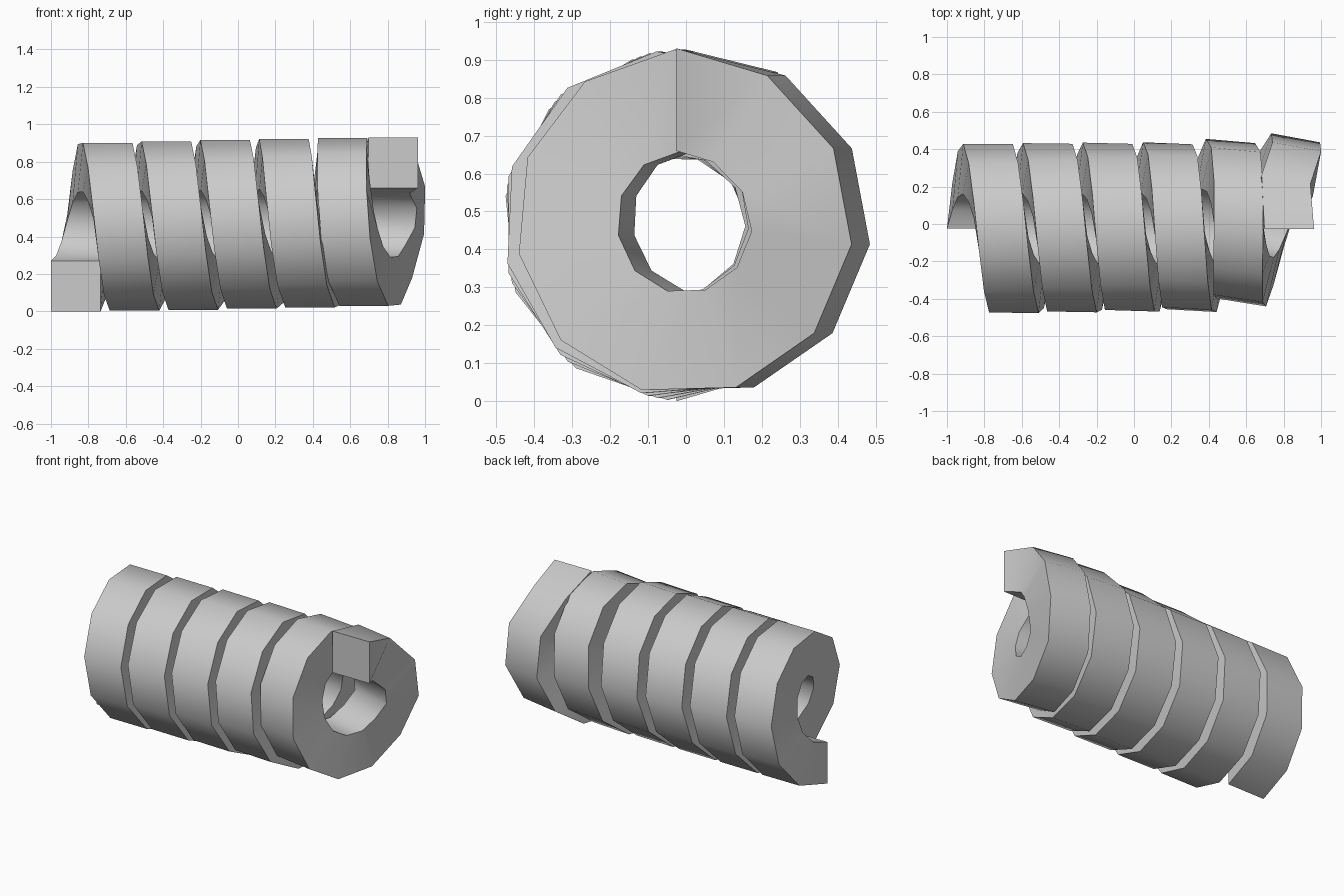
import bpy, bmesh, math
from mathutils import Vector, Matrix

if "Cube" in bpy.data.objects:
    bpy.data.objects.remove(bpy.data.objects["Cube"])

STEPS = 61          # segments along the coil (about 11 per turn)
TURNS = 5.5
R_OUT, R_IN, HALF_W = 0.457, 0.187, 0.1325

# (turn, value) keys: axis position, sideways shift and tilt of the coil
AXIS_X = [(0, -.8675), (4.75, .639), (5.05, .716), (5.14, .737), (5.23, .782),
          (5.32, .795), (5.41, .768), (5.5, .83)]
AXIS_Y = [(0, -.025), (3.5, -.025), (4.25, -.01), (4.75, .025), (5.23, .015),
          (5.41, -.003), (5.5, -.026)]
TILT = [(0, 0), (2, 1.2), (3, 2), (3.75, 3), (4.25, 5), (4.75, 9), (5.1, 10.5),
        (5.41, 10.5), (5.5, 0)]


def sample(keys, t):
    for (t0, a), (t1, b) in zip(keys, keys[1:]):
        if t <= t1 + 1e-6:
            return a + (b - a) * (t - t0) / (t1 - t0)
    return keys[-1][1]


# Square-section spring: sweep a square round a slightly bent axis
bm = bmesh.new()
rings = []
for i in range(STEPS + 1):
    t = TURNS * i / STEPS
    ang = 2 * math.pi * t
    centre = Vector((sample(AXIS_X, t), sample(AXIS_Y, t), 0.457 + 0.016 * t / TURNS))
    rot = Matrix.Rotation(-math.radians(sample(TILT, t)), 3, 'Z')
    ring = []
    for dx, r in ((-HALF_W, R_OUT), (HALF_W, R_OUT), (HALF_W, R_IN), (-HALF_W, R_IN)):
        local = Vector((dx, r * math.sin(ang), -r * math.cos(ang)))
        ring.append(bm.verts.new(centre + rot @ local))
    rings.append(ring)

for a, b in zip(rings, rings[1:]):
    for k in range(4):
        n = (k + 1) % 4
        bm.faces.new((a[k], a[n], b[n], b[k]))
# Flat end caps
bm.faces.new(rings[0][::-1])
bm.faces.new(rings[-1])
bmesh.ops.recalc_face_normals(bm, faces=bm.faces[:])

mesh = bpy.data.meshes.new("coil_spring")
bm.to_mesh(mesh)
bm.free()
spring = bpy.data.objects.new("coil_spring", mesh)
bpy.context.collection.objects.link(spring)
bpy.context.view_layer.objects.active = spring
spring.select_set(True)
bpy.ops.object.shade_smooth_by_angle(angle=math.radians(45))
